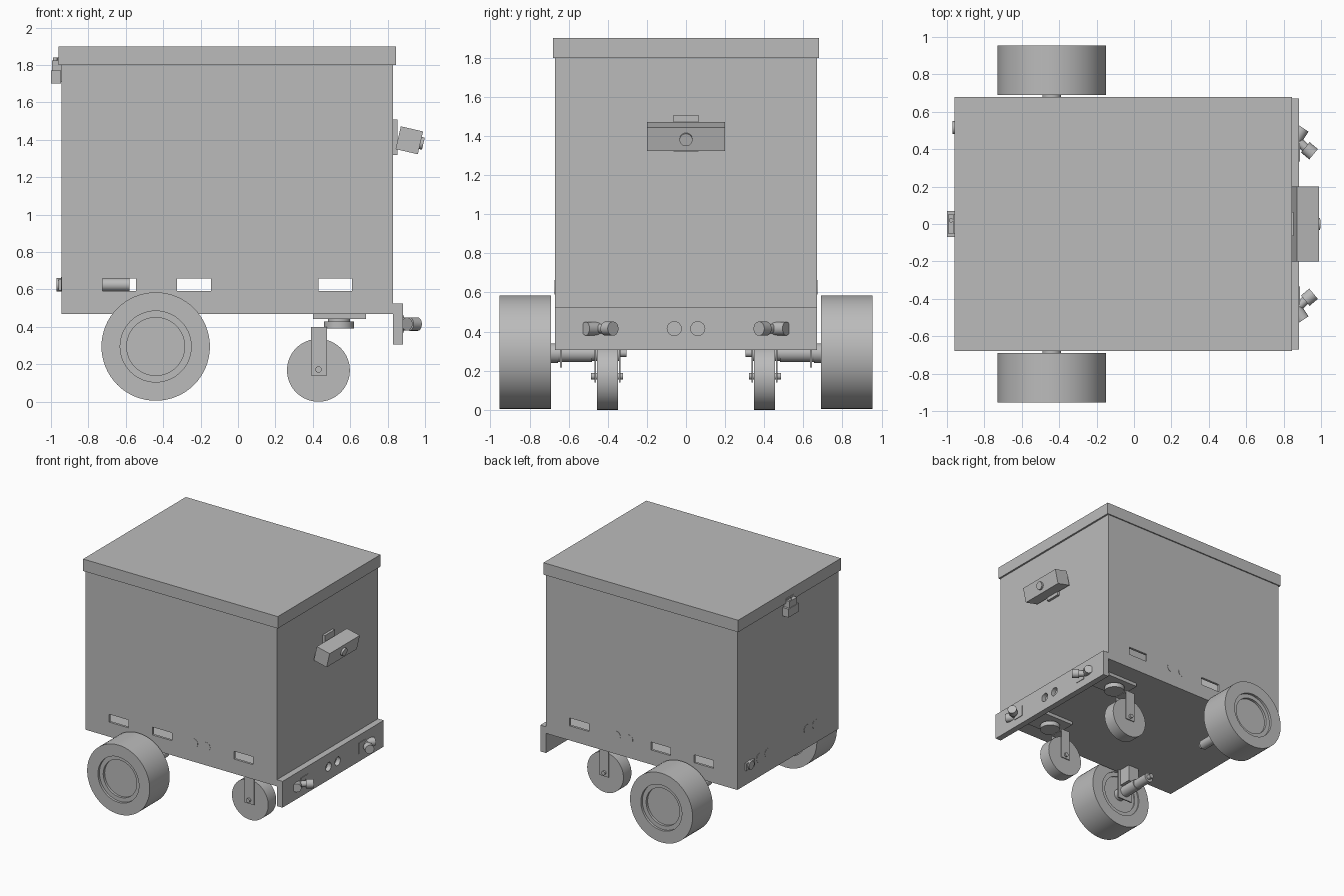
import bpy, bmesh, math
from mathutils import Vector, Matrix

old = bpy.data.objects.get("Cube")
if old:
    bpy.data.objects.remove(old, do_unlink=True)

grey = bpy.data.materials.new("light_grey")
grey.use_nodes = True
colour = (0.5, 0.5, 0.5, 1)
grey.diffuse_color = colour
grey.node_tree.nodes["Principled BSDF"].inputs["Base Color"].default_value = colour


def finish(name, bm, smooth=False):
    bmesh.ops.recalc_face_normals(bm, faces=bm.faces[:])
    mesh = bpy.data.meshes.new(name)
    bm.to_mesh(mesh)
    bm.free()
    mesh.materials.append(grey)
    ob = bpy.data.objects.new(name, mesh)
    bpy.context.collection.objects.link(ob)
    if smooth:
        bpy.ops.object.select_all(action="DESELECT")
        ob.select_set(True)
        bpy.context.view_layer.objects.active = ob
        bpy.ops.object.shade_smooth_by_angle(angle=math.radians(35))
    return ob


def box(name, x, y, z, tilt=0):
    """Box from (low, high) ranges, tilted about y through its centre."""
    bm = bmesh.new()
    bmesh.ops.create_cube(bm, size=1)
    size = [b - a for a, b in (x, y, z)]
    mid = [(a + b) / 2 for a, b in (x, y, z)]
    bmesh.ops.scale(bm, vec=size, verts=bm.verts)
    bm.transform(Matrix.Translation(mid) @ Matrix.Rotation(tilt, 4, "Y"))
    return finish(name, bm)


def rod(name, start, end, radius, sides=32):
    start, end = Vector(start), Vector(end)
    bm = bmesh.new()
    bmesh.ops.create_cone(bm, cap_ends=True, segments=sides, radius1=radius,
                          radius2=radius, depth=(end - start).length)
    turn = (end - start).to_track_quat("Z", "Y").to_matrix().to_4x4()
    bm.transform(Matrix.Translation((start + end) / 2) @ turn)
    return finish(name, bm, True)


def lathe(name, profile, centre, side):
    """Spin (radius, offset along y) points about the y axis."""
    bm = bmesh.new()
    vs = [bm.verts.new((r, side * d, 0)) for r, d in profile]
    edges = [bm.edges.new(pair) for pair in zip(vs, vs[1:])]
    bmesh.ops.spin(bm, geom=vs + edges, axis=(0, 1, 0), cent=(0, 0, 0),
                   angle=math.tau, steps=64, use_duplicate=False)
    bmesh.ops.remove_doubles(bm, verts=bm.verts[:], dist=1e-5)
    bm.transform(Matrix.Translation(centre))
    return finish(name, bm, True)


def cut(target, cutter):
    mod = target.modifiers.new("cut", "BOOLEAN")
    mod.operation = "DIFFERENCE"
    mod.solver = "EXACT"
    mod.object = cutter
    bpy.ops.object.select_all(action="DESELECT")
    target.select_set(True)
    bpy.context.view_layer.objects.active = target
    bpy.ops.object.modifier_apply(modifier=mod.name)
    bpy.data.objects.remove(cutter, do_unlink=True)


def span(side, a, b):
    return tuple(sorted((side * a, side * b)))


# Hollow body with vent slots running through both long sides
body = box("body", (-0.945, 0.83), (-0.67, 0.67), (0.47, 1.8))
cut(body, box("hollow", (-0.925, 0.81), (-0.65, 0.65), (0.49, 1.78)))
for x in ((-0.725, -0.545), (-0.325, -0.145), (0.43, 0.61)):
    cut(body, box("slot", x, (-1, 1), (0.592, 0.658)))

# Lid
box("lid", (-0.96, 0.845), (-0.68, 0.68), (1.8, 1.9))

# Rear latch
box("latch_plate", (-0.965, -0.945), (-0.05, 0.05), (1.71, 1.84))
box("latch_body", (-1.0, -0.945), (-0.07, 0.07), (1.7, 1.77))
box("latch_hasp", (-0.995, -0.945), (-0.05, 0.05), (1.77, 1.825))
rod("latch_pin", (-0.978, 0.02, 1.8), (-0.978, 0.02, 1.84), 0.012)

# Rear socket with its housing inside the body
box("socket_flange", (-0.96, -0.945), (0.46, 0.57), (0.595, 0.655))
rod("socket_housing", (-0.97, 0.515, 0.625), (-0.58, 0.515, 0.625), 0.035)

# Round flush plugs on the rear and on both sides
for y in (0.38, 0.27, -0.25, -0.36):
    rod("rear_plug", (-0.947, y, 0.63), (-0.93, y, 0.63), 0.037)
for side in (-1, 1):
    for x in (0.06, 0.175):
        rod("side_plug", (x, side * 0.655, 0.627), (x, side * 0.672, 0.627), 0.037)

# Tilted sensor box with lens on the end wall
box("sensor_bracket", (0.83, 0.852), (-0.065, 0.065), (1.32, 1.508))
tilt = math.radians(13)
box("sensor_box", (0.855, 0.977), (-0.2, 0.2), (1.335, 1.46), tilt)
axis = Vector((math.cos(tilt), 0, -math.sin(tilt)))
middle = Vector((0.916, 0, 1.397))
rod("sensor_lens", middle, middle + axis * 0.077, 0.033)

# Bumper plate with two blind holes
bumper = box("bumper", (0.83, 0.882), (-0.67, 0.67), (0.305, 0.525))
for y in (-0.06, 0.06):
    cut(bumper, rod("hole", (0.845, y, 0.415), (0.95, y, 0.415), 0.036))

for side in (-1, 1):
    # Angled lamps on the bumper
    box("lamp_plate", (0.88, 0.887), span(side, 0.335, 0.43), (0.37, 0.462))
    rod("outer_lamp", (0.865, side * 0.455, 0.415), (0.904, side * 0.513, 0.415), 0.035)
    rod("inner_lamp_stem", (0.87, side * 0.45, 0.415), (0.93, side * 0.395, 0.415), 0.024)
    rod("inner_lamp", (0.916, side * 0.41, 0.415), (0.96, side * 0.373, 0.415), 0.036)

    # Drive wheel with stepped hub recesses
    lathe("drive_wheel", [(0, 0.71), (0.155, 0.71), (0.155, 0.7), (0.19, 0.7),
                          (0.19, 0.69), (0.29, 0.69), (0.29, 0.955), (0.19, 0.955),
                          (0.19, 0.935), (0.155, 0.935), (0.155, 0.915), (0, 0.915)],
          (-0.44, 0, 0.295), side)

    # Drive motor, shaft and hanger
    for name, a, b, r in (("axle", 0.655, 0.72, 0.05), ("gearbox", 0.48, 0.655, 0.046),
                          ("motor", 0.34, 0.48, 0.04), ("encoder", 0.305, 0.34, 0.02)):
        rod(name, (-0.44, side * a, 0.29), (-0.44, side * b, 0.29), r)
    box("motor_hanger", (-0.51, -0.37), span(side, 0.635, 0.645), (0.215, 0.47))
    box("motor_mount", (-0.49, -0.39), span(side, 0.53, 0.645), (0.33, 0.47))

    # Swivel caster
    rod("caster_wheel", (0.43, side * 0.348, 0.168), (0.43, side * 0.454, 0.168), 0.168, 64)
    for y in (0.335, 0.46):
        box("caster_fork", (0.39, 0.475), span(side, y, y + 0.008), (0.14, 0.398))
    box("caster_bridge", (0.39, 0.475), span(side, 0.335, 0.468), (0.388, 0.398))
    rod("caster_bolt", (0.43, side * 0.322, 0.172), (0.43, side * 0.485, 0.172), 0.017)
    rod("caster_swivel", (0.54, side * 0.4, 0.392), (0.54, side * 0.4, 0.43), 0.08)
    rod("caster_neck", (0.54, side * 0.4, 0.425), (0.54, side * 0.4, 0.45), 0.06)
    box("caster_plate", (0.4, 0.685), span(side, 0.29, 0.51), (0.442, 0.472))
